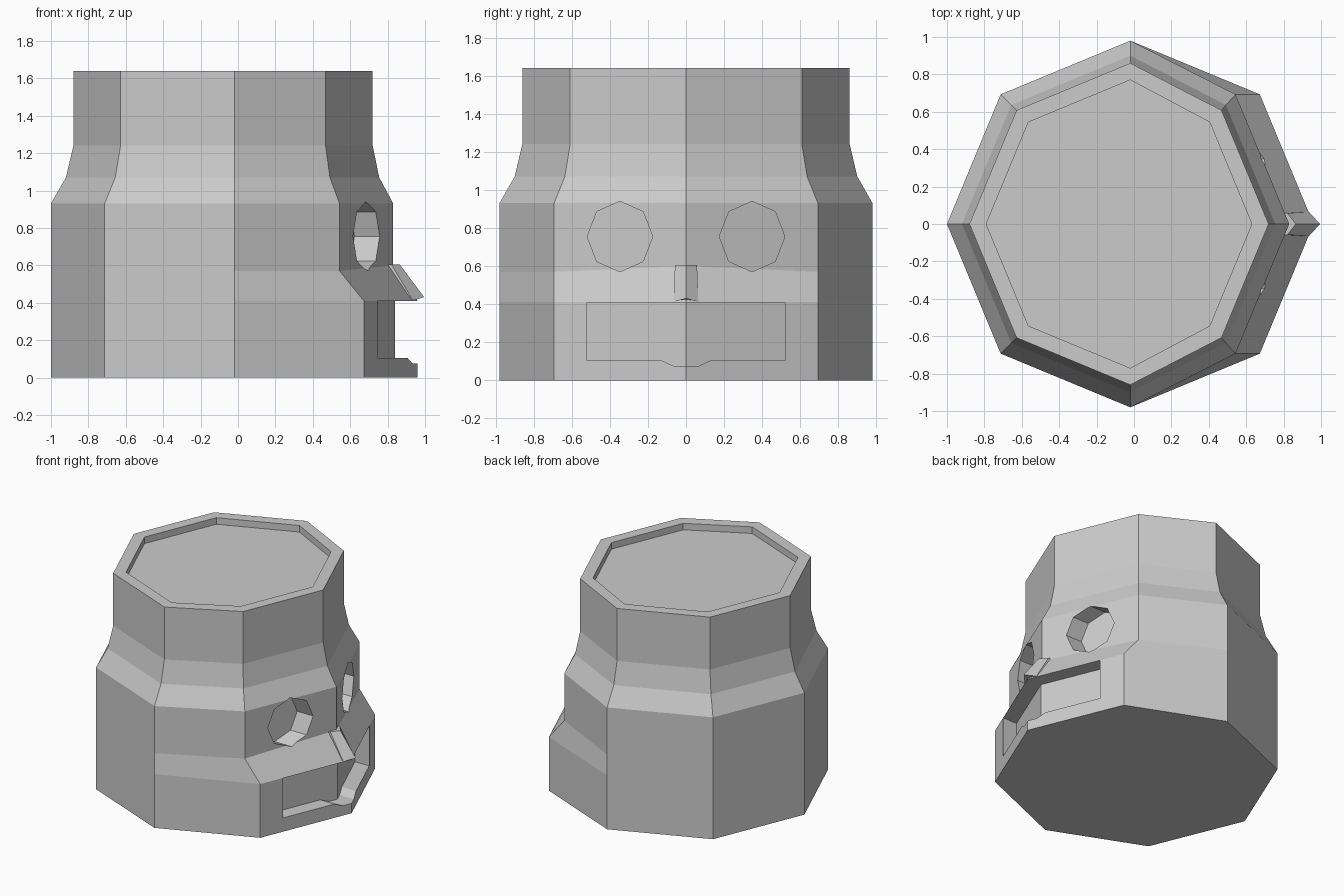
import bpy, bmesh, math

if "Cube" in bpy.data.objects:
    bpy.data.objects.remove(bpy.data.objects["Cube"])

grey = bpy.data.materials.new("grey")
grey.diffuse_color = (0.6, 0.6, 0.6, 1)
grey.use_nodes = True
grey.node_tree.nodes["Principled BSDF"].inputs["Base Color"].default_value = grey.diffuse_color
CX = -0.02           # centre of the octagon
SLOPE = math.tan(math.radians(22.5))


def make_object(name, verts, faces):
    mesh = bpy.data.meshes.new(name)
    mesh.from_pydata(verts, [], faces)
    bm = bmesh.new()
    bm.from_mesh(mesh)
    bmesh.ops.recalc_face_normals(bm, faces=bm.faces)
    bm.to_mesh(mesh)
    bm.free()
    mesh.materials.append(grey)
    obj = bpy.data.objects.new(name, mesh)
    bpy.context.collection.objects.link(obj)
    return obj


def ring(radius, z, shift=0.0, lift=0.0):
    """Octagon with its front three corners pushed back by shift."""
    pts = []
    for i in range(8):
        a = i * math.pi / 4
        front = i in (0, 1, 7)
        pts.append((CX + radius * math.cos(a) - (shift if front else 0),
                    radius * math.sin(a), z + (lift if i == 0 else 0)))
    return pts


def cutter(name, outline, apex, depth, split=False):
    """Prism along x whose back runs parallel to the slanted front faces."""
    n = len(outline)
    verts = [(apex - SLOPE * abs(y) - depth, y, z) for y, z in outline]
    verts += [(apex - SLOPE * abs(y) + 0.3, y, z) for y, z in outline]
    faces = [(i, (i + 1) % n, n + (i + 1) % n, n + i) for i in range(n)]
    if split:        # both caps fold along y = 0
        mids = [i for i in range(n) if outline[i][0] == 0]
        a, b = mids
        loops = [list(range(a, b + 1)), list(range(b, n)) + list(range(0, a + 1))]
    else:
        loops = [list(range(n))]
    for lp in loops:
        faces += [lp, [i + n for i in lp]]
    obj = make_object(name, verts, faces)
    obj.hide_render = True
    obj.hide_viewport = True
    return obj


# Head: stacked octagons, then the rim and the sunken top
rings = [ring(0.98, 0), ring(0.98, 0.41), ring(0.98, 0.57, 0.13, 0.03),
         ring(0.98, 0.93, 0.13), ring(0.90, 1.07, 0.125), ring(0.86, 1.24, 0.12),
         ring(0.86, 1.64, 0.12), ring(0.77, 1.64, 0.12), ring(0.77, 1.59, 0.12)]
verts = [p for r in rings for p in r]
faces = [(k * 8 + i, k * 8 + (i + 1) % 8, k * 8 + 8 + (i + 1) % 8, k * 8 + 8 + i)
         for k in range(len(rings) - 1) for i in range(8)]
faces += [list(range(8)), list(range(len(verts) - 8, len(verts)))]
head = make_object("head", verts, faces)

# Eye sockets
cutters = []
for side, name in ((-1, "right_eye_cutter"), (1, "left_eye_cutter")):
    outline = [(side * 0.347 + 0.172 * math.cos(i * math.pi / 4),
                0.755 + 0.185 * math.sin(i * math.pi / 4)) for i in range(8)]
    cutters.append(cutter(name, outline, 0.83, 0.135))

# Mouth with a small dip in the lower lip
mouth = [(0, 0.408), (0.52, 0.408), (0.52, 0.105), (0.13, 0.105), (0.065, 0.075),
         (0, 0.075), (-0.065, 0.075), (-0.13, 0.105), (-0.52, 0.105), (-0.52, 0.408)]
cutters.append(cutter("mouth_cutter", mouth, 0.96, 0.12, True))

for c in cutters:
    mod = head.modifiers.new(c.name, 'BOOLEAN')
    mod.operation = 'DIFFERENCE'
    mod.solver = 'EXACT'
    mod.object = c

# Nose: ridged wedge over the mouth
profile = [(0.78, -0.058), (0.82, -0.058), (0.865, 0), (0.82, 0.058), (0.78, 0.058)]
base = [(0.86, -0.065), (0.935, -0.065), (0.995, 0), (0.935, 0.065), (0.86, 0.065)]
nose = [(x, y, 0.605) for x, y in profile]
nose += [(x, y, 0.43 if y == 0 else 0.412) for x, y in base]
make_object("nose", nose, [(i, (i + 1) % 5, 5 + (i + 1) % 5, 5 + i) for i in range(5)]
            + [(0, 1, 2, 3, 4), (5, 6, 7), (5, 7, 9), (7, 8, 9)])
